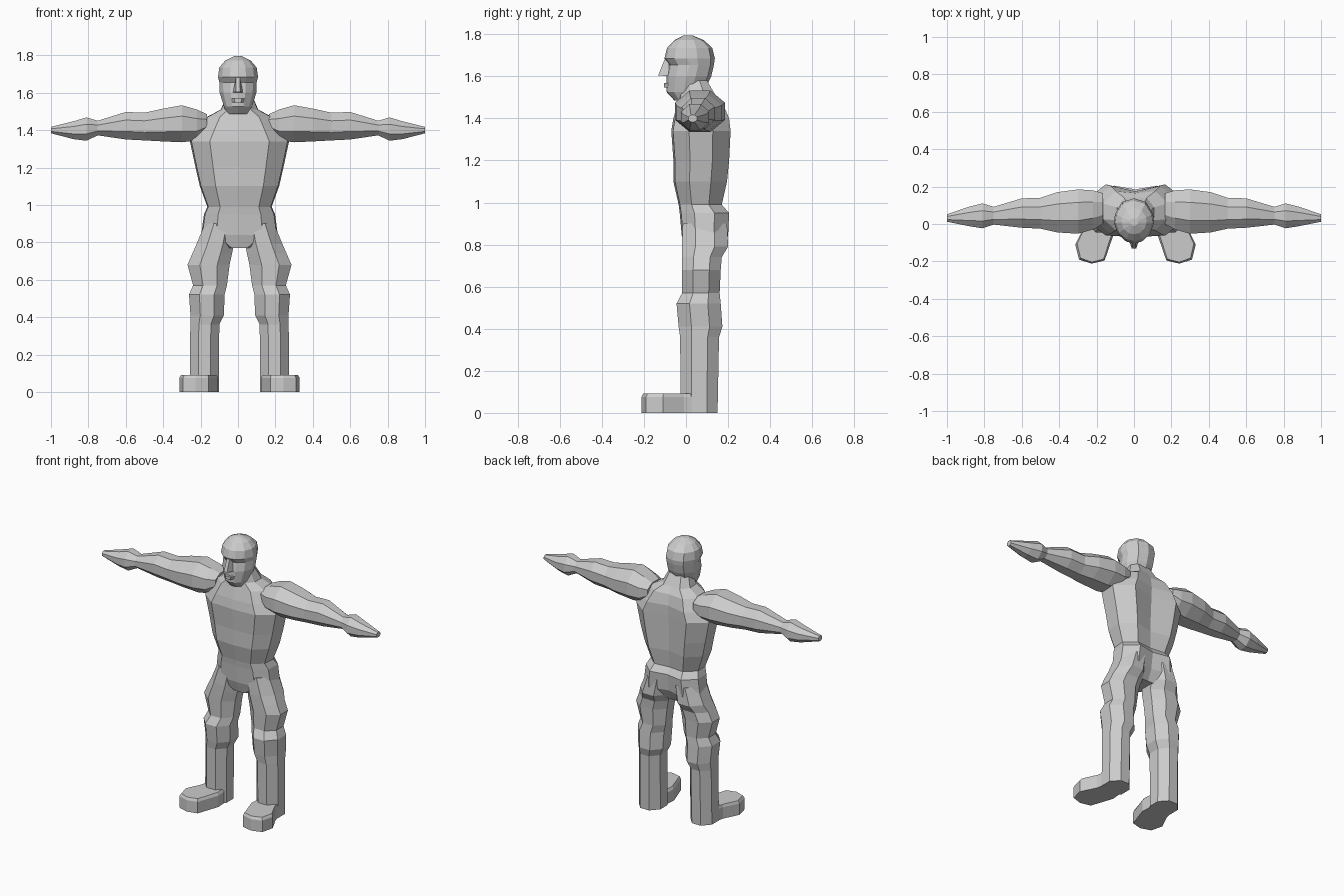
import bpy, bmesh, math


def loft(name, rings, mirror_x=None):
    """Skin a list of equal-length point rings, cap both ends, optionally mirror about mirror_x."""
    ox = mirror_x or 0.0
    bm = bmesh.new()
    rows = [[bm.verts.new(p) for p in r] for r in rings]
    n = len(rows[0])
    for a, b in zip(rows, rows[1:]):
        for i in range(n):
            bm.faces.new((a[i], a[(i + 1) % n], b[(i + 1) % n], b[i]))
    bm.faces.new(rows[0])
    bm.faces.new(rows[-1])
    bmesh.ops.recalc_face_normals(bm, faces=bm.faces)
    me = bpy.data.meshes.new(name)
    bm.to_mesh(me)
    bm.free()
    ob = bpy.data.objects.new(name, me)
    bpy.context.collection.objects.link(ob)
    ob.location.x = ox
    if mirror_x is not None:
        ob.modifiers.new("mirror", 'MIRROR')
    return ob


def octagon(a0, a1, b0, b1):
    """Flat-sided octagon filling the given box."""
    k = 1 / math.cos(math.pi / 8)
    angles = [math.pi / 8 + i * math.pi / 4 for i in range(8)]
    return [((a0 + a1) / 2 + (a1 - a0) / 2 * k * math.cos(t),
             (b0 + b1) / 2 + (b1 - b0) / 2 * k * math.sin(t)) for t in angles]


def body_ring(half, z, w, f, b, dent=0.0):
    """Symmetric ring; half lists (x fraction, y fraction front to back)."""
    pts = [(w * u, f + (b - f) * v) for u, v in half]
    pts[-1] = (0, pts[-1][1] - dent)
    pts += [(-x, y) for x, y in reversed(pts[1:-1])]
    return [(x, y, z) for x, y in pts]


# Torso with pelvis and neck, spine groove at the back
trunk = [(0, 0), (.6, .03), (.97, .3), (1, .7), (.6, 1), (0, 1)]
torso = [  # z, half width, front y, back y, spine groove
    (.77, .07, .00, .14, .00), (.84, .205, -.02, .20, .03),
    (.95, .19, -.03, .205, .02), (.99, .172, -.035, .17, .01),
    (1.10, .212, -.06, .195, .03), (1.20, .235, -.06, .205, .04),
    (1.34, .265, -.07, .212, .04), (1.40, .225, -.06, .205, .03),
    (1.47, .175, -.04, .175, .01), (1.51, .10, -.03, .14, 0),
    (1.58, .07, -.02, .10, 0)]
t = loft("torso", [body_ring(trunk, *r) for r in torso])
t.location.x = .008

# Head with brow ridge and eye hollow
skull = [(0, 0), (.4, .04), (.8, .2), (1, .45), (.95, .65), (.6, .92), (0, 1)]
head = [
    (1.485, .06, -.055, .06), (1.525, .075, -.092, .085), (1.60, .098, -.092, .12),
    (1.655, .10, -.08, .133), (1.685, .107, -.103, .137), (1.735, .10, -.09, .125),
    (1.772, .068, -.055, .085), (1.795, .022, -.01, .03)]
loft("head", [body_ring(skull, *r) for r in head])

# Nose and lips
loft("nose", [
    [(-.01, -.08, 1.68), (.01, -.08, 1.68), (.01, -.102, 1.68), (-.01, -.102, 1.68)],
    [(-.028, -.08, 1.6), (.028, -.08, 1.6), (.012, -.132, 1.605), (-.012, -.132, 1.605)]])
loft("lips", [[(x * s, y, z) for x, y in ((-.04, -.08), (.04, -.08), (.02, -.105), (-.02, -.105))]
              for z, s in ((1.548, .8), (1.568, 1))])

# Arms with tapered mitten hands
arm = [  # x, y min, y max, z min, z max
    (.165, .00, .165, 1.39, 1.485), (.22, -.03, .18, 1.345, 1.51),
    (.30, -.052, .185, 1.335, 1.533), (.41, -.045, .17, 1.34, 1.513),
    (.50, -.025, .14, 1.345, 1.493), (.60, -.02, .137, 1.35, 1.497),
    (.75, -.003, .092, 1.372, 1.45), (.81, -.023, .11, 1.343, 1.468),
    (.88, -.012, .093, 1.352, 1.447), (1.0, .012, .052, 1.383, 1.417)]
loft("arm", [[(x, y, z) for y, z in octagon(*r)] for x, *r in arm], 0.0)

# Legs with knee bulge
leg = [  # z, x inner, x outer, y front, y back
    (.90, .02, .185, -.015, .195), (.79, .03, .23, -.02, .20),
    (.74, .04, .252, -.02, .17), (.68, .053, .278, -.02, .165),
    (.57, .067, .248, -.018, .16), (.52, .08, .27, -.045, .165),
    (.41, .083, .262, -.035, .173), (.36, .108, .263, -.028, .157),
    (.0, .11, .266, -.025, .15)]
loft("leg", [[(x, y, z) for x, y in octagon(*r)] for z, *r in leg], .008)

# Feet turned outward
sole = [(.125, .10), (.25, .10), (.272, -.01), (.322, -.11), (.302, -.19),
        (.235, -.212), (.165, -.195), (.115, -.05)]
loft("foot", [[(x, y, 0) for x, y in sole],
              [(x, y, .075) for x, y in sole],
              [(.22 + (x - .22) * .9, y * .96, .092) for x, y in sole]], .008)
